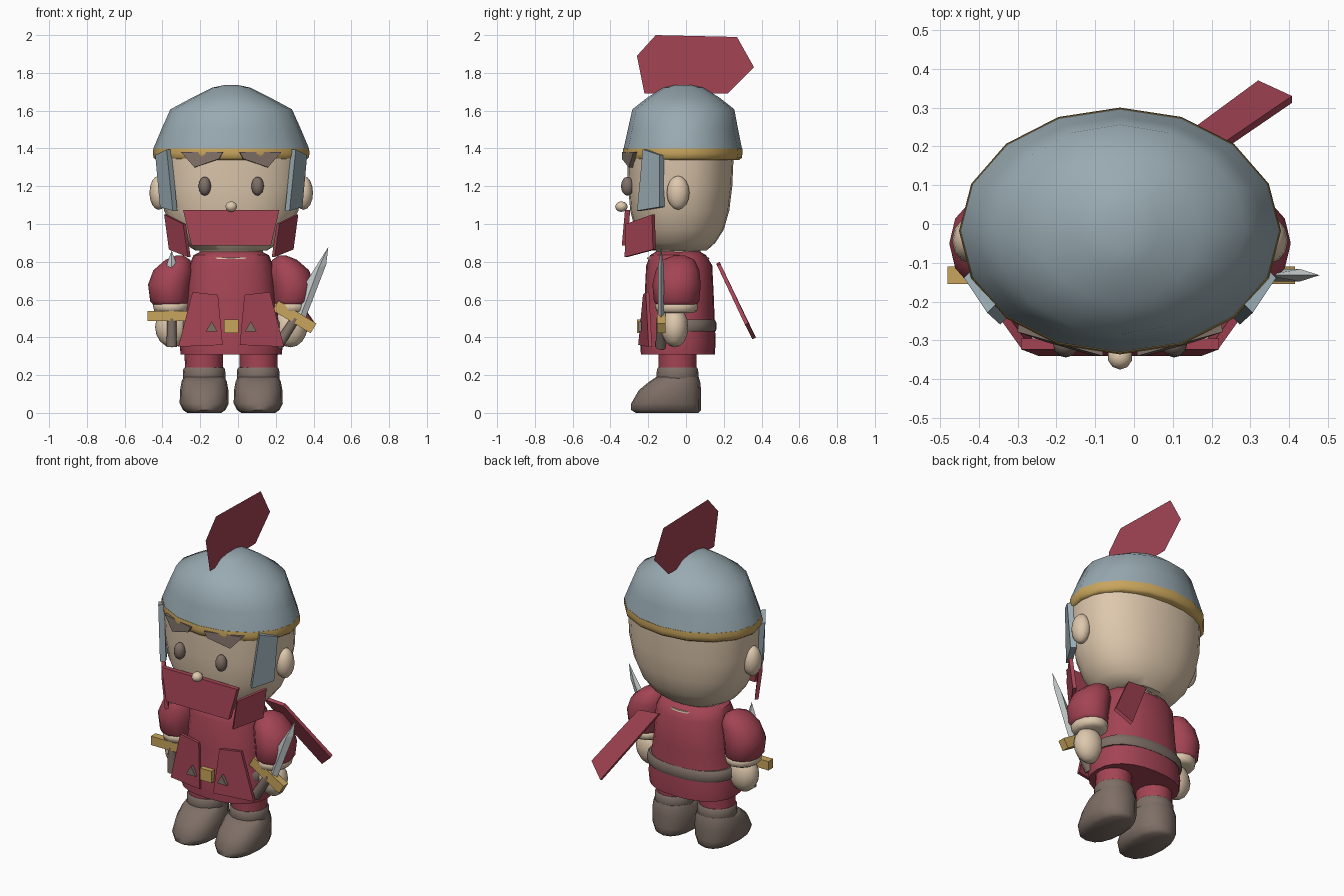
import bpy, bmesh, math
from mathutils import Vector, Matrix

CX = -0.036  # body centre line


def srgb(r, g, b):
    f = lambda c: ((c / 255 + 0.055) / 1.055) ** 2.4
    return (f(r), f(g), f(b), 1)


def material(name, rgb):
    m = bpy.data.materials.new(name)
    m.diffuse_color = srgb(*rgb)
    return m


RED = material("crimson cloth", (164, 68, 84))
SKIN = material("skin", (222, 200, 173))
STEEL = material("helmet steel", (152, 170, 177))
GOLD = material("gold", (200, 165, 93))
BROWN = material("brown leather", (126, 111, 102))
SILVER = material("blade silver", (196, 203, 203))


def finish(name, bm, mat, angle=None):
    bmesh.ops.recalc_face_normals(bm, faces=bm.faces)
    me = bpy.data.meshes.new(name)
    bm.to_mesh(me)
    bm.free()
    me.materials.append(mat)
    if angle:
        me.shade_smooth()
        me.set_sharp_from_angle(angle=math.radians(angle))
    ob = bpy.data.objects.new(name, me)
    bpy.context.collection.objects.link(ob)
    return ob


def loft(name, rings, mat, x=0, n=16, power=2.0, angle=40):
    """Stack of (super)elliptic rings: (z, y centre, x radius, y radius, optional x shift)."""
    bm = bmesh.new()
    prev = None
    for z, cy, rx, ry, *dx in rings:
        ring = []
        for i in range(n):
            a = 2 * math.pi * i / n
            c, s = math.cos(a), math.sin(a)
            px = math.copysign(abs(c) ** (2 / power), c)
            py = math.copysign(abs(s) ** (2 / power), s)
            ring.append(bm.verts.new((CX + x + sum(dx) + rx * px, cy + ry * py, z)))
        if prev:
            for i in range(n):
                j = (i + 1) % n
                bm.faces.new((prev[i], prev[j], ring[j], ring[i]))
        else:
            bm.faces.new(ring)
        prev = ring
    bm.faces.new(prev)
    return finish(name, bm, mat, angle)


def ball(name, loc, radii, mat, u=16, v=10):
    bm = bmesh.new()
    bmesh.ops.create_uvsphere(bm, u_segments=u, v_segments=v, radius=1)
    bmesh.ops.scale(bm, vec=radii, verts=bm.verts)
    bmesh.ops.translate(bm, vec=(loc[0] + CX, loc[1], loc[2]), verts=bm.verts)
    return finish(name, bm, mat, 60)


def plate(name, pts, mat, offset=None, side=1):
    """Flat polygon, thickened along offset; side=-1 mirrors it."""
    bm = bmesh.new()
    flip = lambda p: Vector((CX + side * p[0], p[1], p[2]))
    base = [bm.verts.new(flip(p)) for p in pts]
    bm.faces.new(base)
    if offset:
        top = [bm.verts.new(flip(Vector(p) + Vector(offset))) for p in pts]
        bm.faces.new(top)
        for i in range(len(pts)):
            j = (i + 1) % len(pts)
            bm.faces.new((base[i], base[j], top[j], top[i]))
    return finish(name, bm, mat)


def box(name, loc, size, mat, tilt=0):
    bm = bmesh.new()
    bmesh.ops.create_cube(bm, size=1)
    bmesh.ops.scale(bm, vec=size, verts=bm.verts)
    bmesh.ops.rotate(bm, matrix=Matrix.Rotation(math.radians(tilt), 3, 'Y'), verts=bm.verts)
    bmesh.ops.translate(bm, vec=(loc[0] + CX, loc[1], loc[2]), verts=bm.verts)
    return finish(name, bm, mat)


def grip(name, loc, length, tilt=0):
    """Round sword handle."""
    bm = bmesh.new()
    bmesh.ops.create_cone(bm, cap_ends=True, segments=10, radius1=0.029, radius2=0.025, depth=length)
    bmesh.ops.rotate(bm, matrix=Matrix.Rotation(math.radians(tilt), 3, 'Y'), verts=bm.verts)
    bmesh.ops.translate(bm, vec=(loc[0] + CX, loc[1], loc[2]), verts=bm.verts)
    return finish(name, bm, BROWN, 50)


def blade(name, outline, mid_a, mid_b):
    """Diamond-section blade: outline in x-z with a raised ridge on both faces."""
    bm = bmesh.new()
    y = -0.132
    rim = [bm.verts.new((CX + x, y, z)) for x, z in outline]
    for dy in (-0.016, 0.016):
        a = bm.verts.new((CX + mid_a[0], y + dy, mid_a[1]))
        b = bm.verts.new((CX + mid_b[0], y + dy, mid_b[1]))
        l0, l1, tip, r1, r0 = rim
        for f in ((l0, l1, b, a), (l1, tip, b), (tip, r1, b), (r1, r0, a, b), (r0, l0, a)):
            bm.faces.new(f)
    return finish(name, bm, SILVER)


# Head and neck
loft("head", [(0.86, -0.04, 0.19, 0.15), (0.9, -0.04, 0.255, 0.195), (0.97, -0.035, 0.31, 0.235),
              (1.07, -0.033, 0.355, 0.262), (1.2, -0.031, 0.382, 0.276), (1.38, -0.03, 0.39, 0.283)],
     SKIN, n=24, power=2.25)
loft("neck", [(0.78, -0.04, 0.16, 0.11), (0.88, -0.04, 0.17, 0.12)], SKIN)
loft("neckline", [(0.814, -0.042, 0.17, 0.166), (0.823, -0.042, 0.17, 0.164)], SKIN, n=24)
ball("nose", (0, -0.342, 1.092), (0.032, 0.033, 0.028), SKIN, 10, 6)

# Helmet with rim band and crest
loft("helmet", [(1.395, -0.017, 0.412, 0.314), (1.405, -0.017, 0.41, 0.312), (1.5, -0.016, 0.37, 0.292),
                (1.607, -0.014, 0.322, 0.27), (1.67, -0.014, 0.205, 0.19),
                (1.722, -0.014, 0.1, 0.105), (1.735, -0.014, 0.04, 0.045)], STEEL, angle=60)
loft("helmet_band", [(1.34, -0.02, 0.398, 0.302), (1.35, -0.019, 0.41, 0.314), (1.375, -0.018, 0.415, 0.318),
                     (1.4, -0.017, 0.412, 0.315)], GOLD, angle=75)
plate("crest", [(0, -0.22, 1.69), (0, -0.26, 1.89), (0, -0.16, 2.0), (0, 0.27, 1.99),
                (0, 0.36, 1.83), (0, 0.22, 1.69)], RED)

# Beard front
plate("beard_front", [(-0.255, -0.295, 1.075), (0.255, -0.295, 1.075), (0.21, -0.312, 0.885),
                      (-0.21, -0.312, 0.885)], RED, (0, -0.028, 0))

# Torso, belt and buckle
loft("tunic", [(0.31, -0.043, 0.268, 0.196), (0.38, -0.043, 0.275, 0.2), (0.48, -0.04, 0.258, 0.192),
               (0.6, -0.036, 0.236, 0.184), (0.78, -0.036, 0.222, 0.175), (0.835, -0.042, 0.2, 0.148),
               (0.855, -0.042, 0.16, 0.115)], RED, n=24, power=2.3)
loft("belt", [(0.43, -0.026, 0.272, 0.182), (0.445, -0.026, 0.28, 0.188), (0.48, -0.026, 0.276, 0.186),
              (0.495, -0.026, 0.264, 0.178)], BROWN, n=24, power=2.3)
box("buckle", (0, -0.245, 0.458), (0.078, 0.03, 0.072), GOLD)

# Cape strip blown to one side
plate("cape", [(0.095, 0.16, 0.79), (0.228, 0.165, 0.78), (0.443, 0.312, 0.467), (0.356, 0.352, 0.39)],
      RED, (0, 0.018, 0.009))

# Paired parts
for s, side in ((-1, "left"), (1, "right")):
    ball(side + "_ear", (s * 0.383, -0.042, 1.165), (0.05, 0.06, 0.09), SKIN, 12, 8)
    ball(side + "_eye", (s * 0.14, -0.31, 1.2), (0.033, 0.034, 0.05), BROWN, 12, 8)
    plate(side + "_eyebrow", [(0.04, -0.312, 1.38), (0.06, -0.312, 1.345), (0.19, -0.275, 1.30),
                              (0.26, -0.25, 1.38)], BROWN, (0.005, -0.028, 0), s)
    plate(side + "_cheek_guard", [(0.318, -0.205, 1.395), (0.378, -0.115, 1.365), (0.353, -0.115, 1.09),
                                  (0.285, -0.235, 1.07)], STEEL, (0.024, -0.024, 0), s)
    plate(side + "_beard_side", [(0.24, -0.305, 1.0), (0.34, -0.165, 1.05), (0.315, -0.16, 0.865),
                                 (0.215, -0.31, 0.825)], RED, (0.015, -0.015, 0), s)
    plate(side + "_tunic_flap", [(0.07, -0.21, 0.625), (0.205, -0.195, 0.64), (0.28, -0.18, 0.35),
                                 (0.045, -0.235, 0.36)], RED, (0, -0.018, 0), s)
    # Small belt stud
    plate(side + "_stud", [(0.072, -0.235, 0.43), (0.135, -0.235, 0.43), (0.104, -0.235, 0.485)],
          BROWN, (0, -0.02, 0), s)
    # Arm, leaning outward from the shoulder
    loft(side + "_sleeve", [(0.565, -0.05, 0.088, 0.1, s * 0.318), (0.59, -0.05, 0.105, 0.12, s * 0.324),
                            (0.68, -0.05, 0.114, 0.128, s * 0.326), (0.755, -0.045, 0.107, 0.115, s * 0.305),
                            (0.81, -0.04, 0.066, 0.085, s * 0.283), (0.833, -0.035, 0.02, 0.03, s * 0.272)],
         RED, n=12, angle=60)
    loft(side + "_cuff", [(0.528, -0.05, 0.075, 0.085), (0.54, -0.05, 0.092, 0.108), (0.572, -0.05, 0.099, 0.114),
                          (0.587, -0.05, 0.085, 0.1)], SKIN, x=s * 0.316, n=12, angle=60)
    ball(side + "_hand", (s * 0.313, -0.06, 0.455), (0.09, 0.072, 0.108), SKIN, 12, 8)
    # Leg and boot
    loft(side + "_leg", [(0.22, -0.045, 0.1, 0.1), (0.34, -0.045, 0.102, 0.102)], RED, x=s * 0.145)
    loft(side + "_boot", [(0, -0.1, 0.09, 0.165), (0.015, -0.105, 0.112, 0.185), (0.05, -0.105, 0.13, 0.185),
                          (0.12, -0.085, 0.128, 0.165), (0.165, -0.06, 0.12, 0.135),
                          (0.19, -0.045, 0.108, 0.112)], BROWN, x=s * 0.143, power=2.3, angle=50)
    loft(side + "_boot_cuff", [(0.175, -0.045, 0.108, 0.108), (0.185, -0.045, 0.113, 0.113),
                               (0.23, -0.045, 0.111, 0.109), (0.24, -0.045, 0.104, 0.102)],
         BROWN, x=s * 0.143)

# Raised sword in one hand
blade("sword_blade", [(0.345, 0.53), (0.376, 0.66), (0.514, 0.878), (0.503, 0.785), (0.393, 0.5)],
      (0.37, 0.52), (0.464, 0.77))
box("sword_guard", (0.335, -0.132, 0.508), (0.235, 0.045, 0.06), GOLD, 31)
grip("sword_grip", (0.292, -0.132, 0.425), 0.18, 33)

# Upright dagger in the other hand
blade("dagger_blade", [(-0.345, 0.53), (-0.34, 0.79), (-0.315, 0.86), (-0.29, 0.79), (-0.285, 0.53)],
      (-0.315, 0.53), (-0.315, 0.78))
box("dagger_guard", (-0.338, -0.132, 0.513), (0.212, 0.045, 0.054), GOLD)
grip("dagger_grip", (-0.315, -0.132, 0.425), 0.15)
